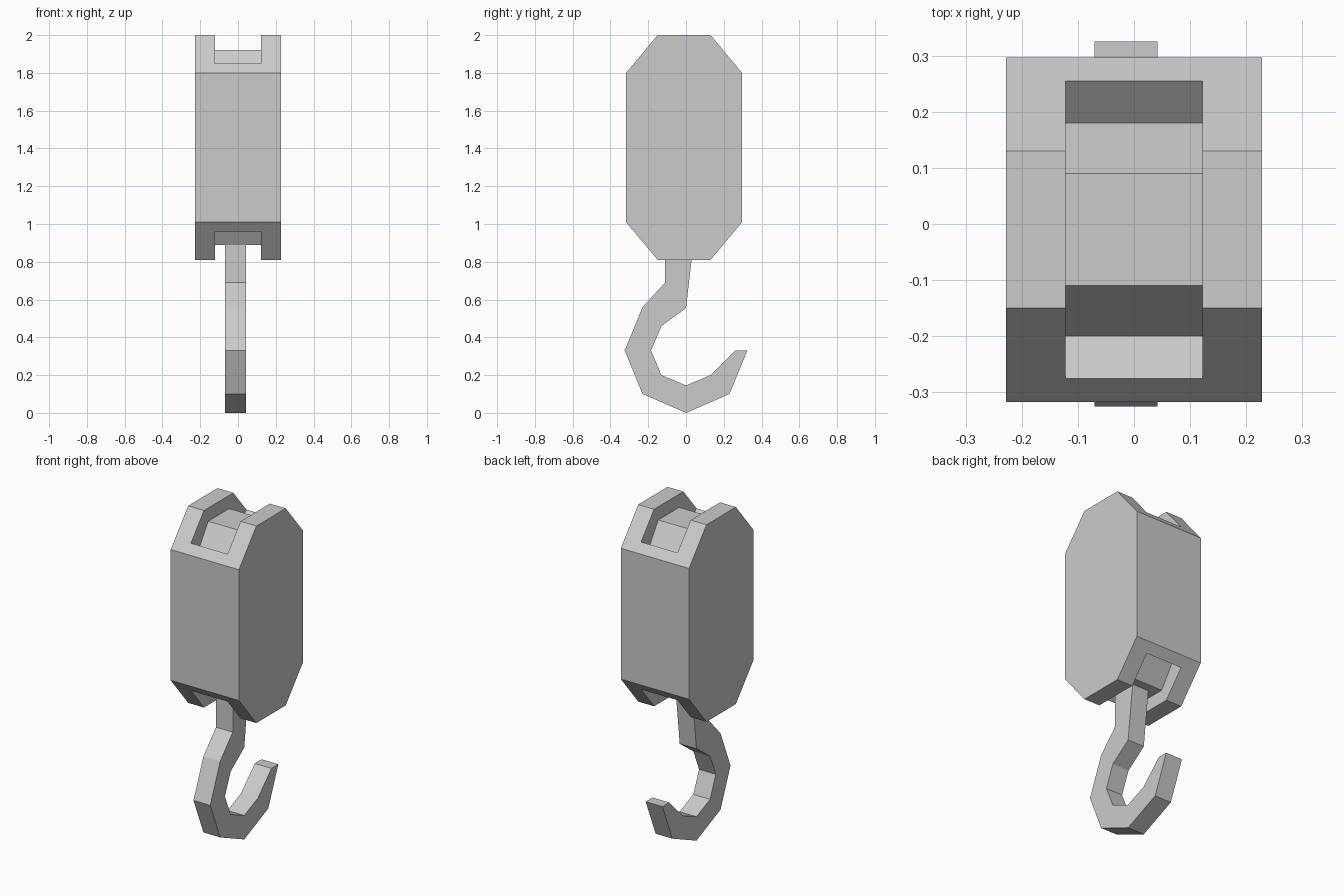
import bpy
import bmesh

cube = bpy.data.objects.get("Cube")
if cube:
    bpy.data.objects.remove(cube, do_unlink=True)

grey = bpy.data.materials.new("light grey")
grey.use_nodes = True
colour = (0.6, 0.6, 0.6, 1)
grey.diffuse_color = colour
grey.node_tree.nodes["Principled BSDF"].inputs["Base Color"].default_value = colour


def extrude_profile(name, points, x0, x1):
    """Extrude a closed (y, z) outline from x0 to x1."""
    bm = bmesh.new()
    face = bm.faces.new([bm.verts.new((x0, y, z)) for y, z in points])
    result = bmesh.ops.extrude_face_region(bm, geom=[face])
    verts = [v for v in result["geom"] if isinstance(v, bmesh.types.BMVert)]
    bmesh.ops.translate(bm, verts=verts, vec=(x1 - x0, 0, 0))
    bmesh.ops.recalc_face_normals(bm, faces=bm.faces)
    mesh = bpy.data.meshes.new(name)
    bm.to_mesh(mesh)
    bm.free()
    mesh.materials.append(grey)
    obj = bpy.data.objects.new(name, mesh)
    bpy.context.collection.objects.link(obj)
    return obj


MID_Y, MID_Z = -0.01, 1.405


def mirrored(half, sign):
    """Mirror a half outline across the housing's middle, above or below it."""
    full = half + [(-y, z) for y, z in reversed(half)]
    return [(MID_Y + y, MID_Z + sign * z) for y, z in full]


# Housing: bevelled block with a raised core inside each end slot
corner = [(0.307, 0.395), (0.14, 0.595)]
outline = mirrored(corner, 1) + mirrored(corner, -1)[::-1]
housing = extrude_profile("housing", outline, -0.228, 0.228)

pocket = [(0.265, 0.75), (0.265, 0.445), (0.19, 0.38), (0.1, 0.515)]
for sign in (1, -1):
    cutter = extrude_profile("slot_cutter", mirrored(pocket, sign), -0.122, 0.122)
    cutter.hide_render = True
    cut = housing.modifiers.new("slot", "BOOLEAN")
    cut.operation = "DIFFERENCE"
    cut.solver = "EXACT"
    cut.object = cutter
    bpy.context.view_layer.objects.active = housing
    bpy.ops.object.modifier_apply(modifier=cut.name)
    bpy.data.objects.remove(cutter, do_unlink=True)

# Hook: shank, outer curve, tip, then inner curve
hook = [
    (-0.11, 0.9), (-0.11, 0.69), (-0.23, 0.56), (-0.325, 0.33), (-0.23, 0.1),
    (0, 0), (0.23, 0.1), (0.325, 0.33), (0.26, 0.33), (0.13, 0.2),
    (0, 0.145), (-0.13, 0.2), (-0.185, 0.33), (-0.13, 0.46), (0, 0.555),
    (0.04, 0.9),
]
extrude_profile("hook", hook, -0.07, 0.042)
